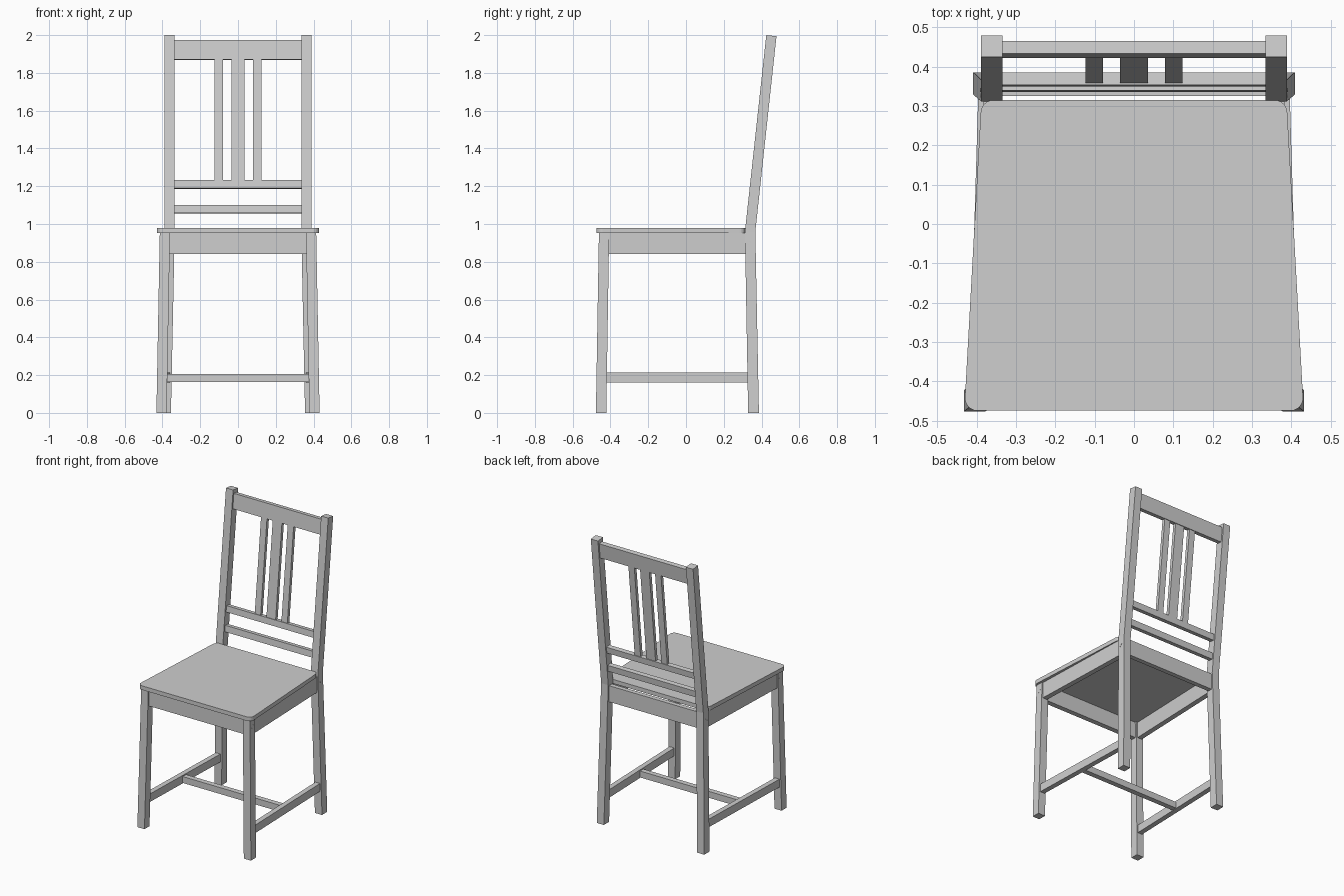
import bpy, bmesh, math
from mathutils import Vector

if "Cube" in bpy.data.objects:
    bpy.data.objects.remove(bpy.data.objects["Cube"])

paint = bpy.data.materials.new("light grey paint")
paint.diffuse_color = (0.62, 0.62, 0.62, 1)
paint.use_nodes = True
paint.node_tree.nodes["Principled BSDF"].inputs["Base Color"].default_value = paint.diffuse_color


def loft(name, rings, mirror=False):
    """Skin a list of equal-length rings and cap both ends."""
    bm = bmesh.new()
    rows = [[bm.verts.new(p) for p in r] for r in rings]
    n = len(rows[0])
    for a, b in zip(rows, rows[1:]):
        for i in range(n):
            j = (i + 1) % n
            bm.faces.new((a[i], a[j], b[j], b[i]))
    bm.faces.new(rows[0])
    bm.faces.new(rows[-1])
    bmesh.ops.recalc_face_normals(bm, faces=bm.faces)
    me = bpy.data.meshes.new(name)
    bm.to_mesh(me)
    bm.free()
    me.materials.append(paint)
    ob = bpy.data.objects.new(name, me)
    bpy.context.collection.objects.link(ob)
    if mirror:
        ob.modifiers.new("mirror", 'MIRROR')
    return ob


def rect_z(x0, x1, y0, y1, z, drop=0):
    """Horizontal rectangle; drop lowers its rear edge."""
    return [(x0, y0, z), (x1, y0, z), (x1, y1, z - drop), (x0, y1, z - drop)]


def rect_y(x0, x1, y, z0, z1):
    return [(x0, y, z0), (x1, y, z0), (x1, y, z1), (x0, y, z1)]


def box(name, x0, x1, y0, y1, z0, z1, mirror=False):
    return loft(name, [rect_z(x0, x1, y0, y1, z0), rect_z(x0, x1, y0, y1, z1)], mirror)


def back_y(z):
    """Centre depth of the leaning backrest at height z."""
    return 0.341 + (z - 0.96) * 0.107


def leaning(name, x0, x1, z0, z1, t, mirror=False):
    """Backrest member of thickness t that follows the lean."""
    d = t * 0.107 / 2
    rings = []
    for z in (z0, z1):
        y = back_y(z)
        rings.append([(x0, y - t / 2, z + d), (x1, y - t / 2, z + d),
                      (x1, y + t / 2, z - d), (x0, y + t / 2, z - d)])
    return loft(name, rings, mirror)


# Seat: tapered board with rounded corners
outline = []
corners = [(0.43, -0.475), (0.39, 0.315), (-0.39, 0.315), (-0.43, -0.475)]
r = 0.032
for k, (cx, cy) in enumerate(corners):
    ox, oy = cx - math.copysign(r, cx), cy - math.copysign(r, cy)
    for s in range(7):
        a = math.radians(-90 + 90 * k + 15 * s)
        outline.append((ox + r * math.cos(a), oy + r * math.sin(a)))
loft("seat", [[(x, y, z) for x, y in outline] for z in (0.952, 0.98)])

# Legs and back posts
loft("front_legs", [rect_z(0.378, 0.432, -0.477, -0.422, 0),
                    rect_z(0.360, 0.414, -0.461, -0.407, 0.953)], True)
loft("back_posts", [rect_z(0.355, 0.409, 0.329, 0.386, 0),
                    rect_z(0.335, 0.389, 0.312, 0.367, 0.96),
                    rect_z(0.335, 0.389, 0.425, 0.479, 2.0, 0.006)], True)

# Aprons under the seat
box("front_apron", -0.37, 0.37, -0.452, -0.417, 0.842, 0.953)
box("back_apron", -0.345, 0.345, 0.326, 0.358, 0.842, 0.953)
loft("side_aprons", [rect_y(0.372, 0.407, -0.415, 0.842, 0.953),
                     rect_y(0.347, 0.382, 0.32, 0.842, 0.953)], True)

# Stretchers in an H shape
loft("side_stretchers", [rect_y(0.384, 0.419, -0.43, 0.16, 0.215),
                         rect_y(0.361, 0.396, 0.335, 0.16, 0.215)], True)
box("cross_stretcher", -0.39, 0.39, -0.068, -0.032, 0.163, 0.207)

# Backrest rails and slats
for name, z0, z1 in (("top_rail", 1.87, 1.972), ("middle_rail", 1.188, 1.23),
                     ("lower_rail", 1.057, 1.10)):
    leaning(name, -0.345, 0.345, z0, z1, 0.032)
leaning("centre_slat", -0.035, 0.035, 1.225, 1.875, 0.022)
leaning("side_slats", 0.079, 0.124, 1.225, 1.875, 0.022, True)

# Small peg heads on the outside of the legs
for name, x, y in (("front_peg", 0.4145, -0.432), ("back_peg", 0.3895, 0.334)):
    for i, dz in enumerate((-0.007, 0.007)):
        ring = [(y + dz + 0.005 * math.cos(a * math.pi / 4),
                 0.9 + dz + 0.005 * math.sin(a * math.pi / 4)) for a in range(8)]
        loft(f"{name}_{i + 1}", [[(px, py, pz) for py, pz in ring]
                                 for px in (x - 0.004, x + 0.002)], True)
